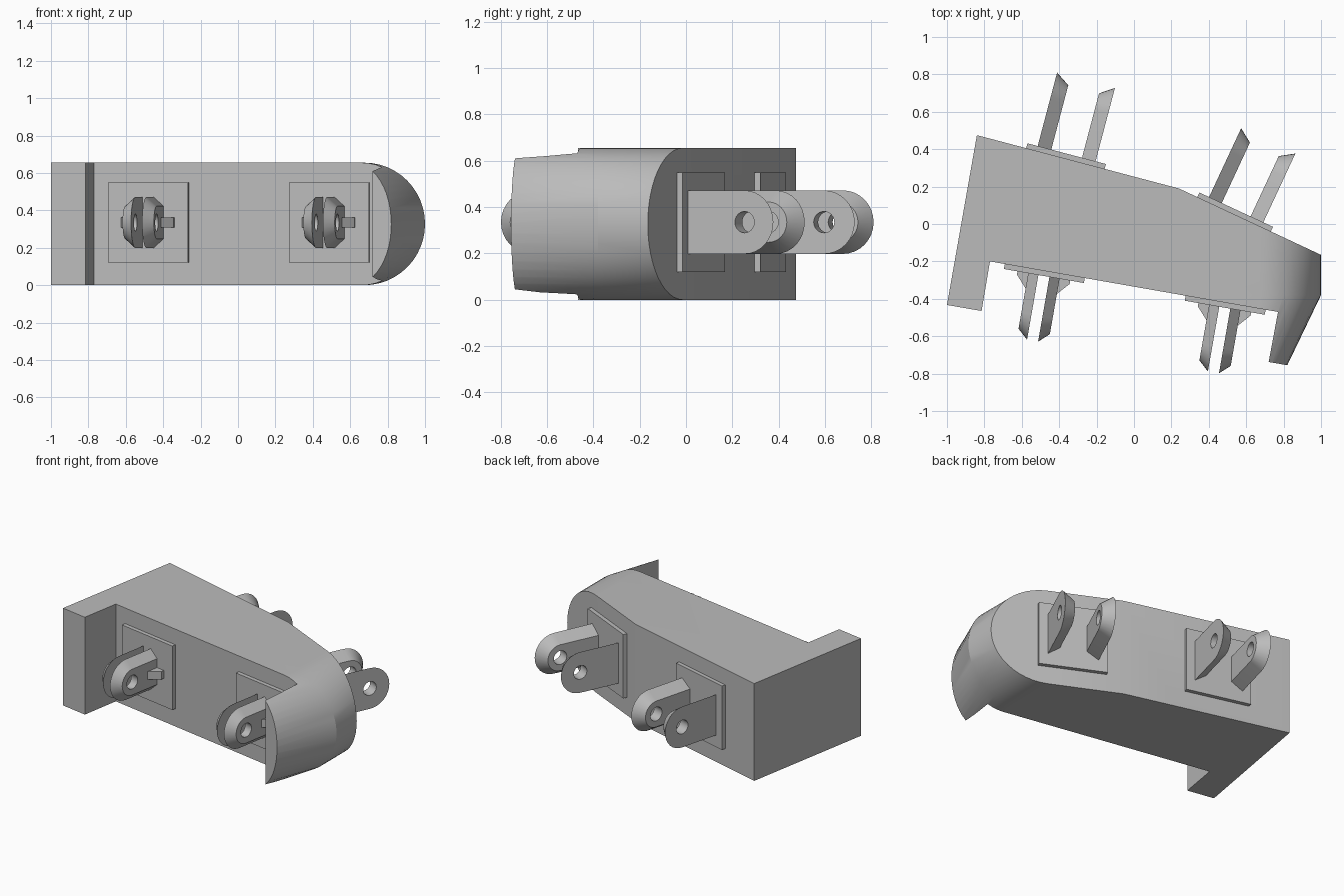
import bpy, bmesh, math
from mathutils import Matrix

if "Cube" in bpy.data.objects:
    bpy.data.objects.remove(bpy.data.objects["Cube"])

H = 0.655          # body height
MID = 0.335        # height of the mounts

grey = bpy.data.materials.new("light_grey")
grey.use_nodes = True
grey.diffuse_color = (0.5, 0.5, 0.5, 1)
grey.node_tree.nodes["Principled BSDF"].inputs["Base Color"].default_value = (0.5, 0.5, 0.5, 1)


def loft(name, loops, matrix=Matrix()):
    """Closed solid through matching loops of points."""
    bm = bmesh.new()
    rings = [[bm.verts.new(p) for p in loop] for loop in loops]
    n = len(rings[0])
    for a, b in zip(rings, rings[1:]):
        for i in range(n):
            j = (i + 1) % n
            bm.faces.new((a[i], a[j], b[j], b[i]))
    bm.faces.new(rings[0])
    bm.faces.new(rings[-1])
    bmesh.ops.recalc_face_normals(bm, faces=bm.faces)
    mesh = bpy.data.meshes.new(name)
    bm.to_mesh(mesh)
    bm.free()
    mesh.materials.append(grey)
    ob = bpy.data.objects.new(name, mesh)
    ob.matrix_world = matrix
    bpy.context.collection.objects.link(ob)
    return ob


def combine(ob, cutter, operation):
    """Apply a boolean, then drop the cutter."""
    mod = ob.modifiers.new("cut", 'BOOLEAN')
    mod.object, mod.operation, mod.solver = cutter, operation, 'EXACT'
    bpy.context.view_layer.update()
    deps = bpy.context.evaluated_depsgraph_get()
    mesh = bpy.data.meshes.new_from_object(ob.evaluated_get(deps))
    ob.modifiers.clear()
    ob.data = mesh
    bpy.data.objects.remove(cutter)


def smooth(ob, angle):
    bpy.ops.object.select_all(action='DESELECT')
    ob.select_set(True)
    bpy.context.view_layer.objects.active = ob
    bpy.ops.object.shade_smooth_by_angle(angle=math.radians(angle))


# Body: plan outline extruded upward, then rounded at its left end
outline = [(-1, -.433), (-.815, -.465), (-.77, -.2), (.77, -.47), (.72, -.738),
           (.82, -.755), (1, -.38), (1, -.165), (.24, .19), (-.84, .475)]
body = loft("body", [[(x, y, z) for x, y in outline] for z in (0, H)])


def end_section(y, tip, depth, steps=24):
    pts = [(-1.3, y, 0)]
    for i in range(steps + 1):
        a = -math.pi / 2 + math.pi * i / steps
        pts.append((tip - depth + depth * math.cos(a), y, H / 2 + H / 2 * math.sin(a)))
    return pts + [(-1.3, y, H)]


envelope = loft("rounding_helper", [end_section(-.8, .798, .2),
                                    end_section(-.38, 1, .325),
                                    end_section(.7, 1, .325)])
combine(body, envelope, 'INTERSECT')
smooth(body, 24)


def box(name, x, y, z, matrix):
    return loft(name, [[(sx * x, yy, sz * z) for sx, yy in
                        ((-1, y[0]), (1, y[0]), (1, y[1]), (-1, y[1]))]
                       for sz in (-1, 1)], matrix)


def lug_loop(x, centre, r, steps=16):
    arc = [math.pi / 2 - math.pi * i / steps for i in range(steps + 1)]
    return ([(x, 0, r)] + [(x, centre + r * math.cos(a), r * math.sin(a)) for a in arc]
            + [(x, 0, -r)])


def lug(name, wide, narrow, reach, matrix):
    """Rounded ear, full size at x = wide and chamfered down to x = narrow."""
    r, chamfer = .137, .05
    centre = reach - r
    ob = loft(name, [lug_loop(wide, centre, r), lug_loop(narrow, centre, r - chamfer)], matrix)
    hole = [[(x, centre + .046 * math.cos(a), .046 * math.sin(a))
             for a in (math.tau * i / 24 for i in range(24))] for x in (-.3, .3)]
    combine(ob, loft("hole_helper", hole, matrix), 'DIFFERENCE')
    smooth(ob, 24)


def mount(name, x, y, degrees, wide, narrow, reach, ribs):
    m = Matrix.Translation((x, y, MID)) @ Matrix.Rotation(math.radians(degrees), 4, 'Z')
    box(name + "_plate", .217, (-.02, .027), .215, m)
    for side, word in ((-1, "a"), (1, "b")):
        lug(f"{name}_lug_{word}", side * wide, side * narrow, reach, m)
        if ribs:
            # Wedge brace against the outer side of each ear
            profile = [(.05, 0), (.143, 0), (.143, .045), (.08, .115), (.05, .115)]
            loft(f"{name}_rib_{word}", [[(side * px, py, z) for px, py in profile]
                                        for z in (-.027, .027)], m)


# Wide ears at the back, narrow braced ears at the front
for name, x, y, degrees in (("back_right_mount", -.367, .35, -14.8),
                            ("back_left_mount", .535, .052, -25)):
    mount(name, x, y, degrees, .16, .085, .433, False)
for name, x in (("front_right_mount", -.477), ("front_left_mount", .49)):
    mount(name, x, -.2 - (x + .77) * .1753, 180 - 9.95, .03, .085, .378, True)
